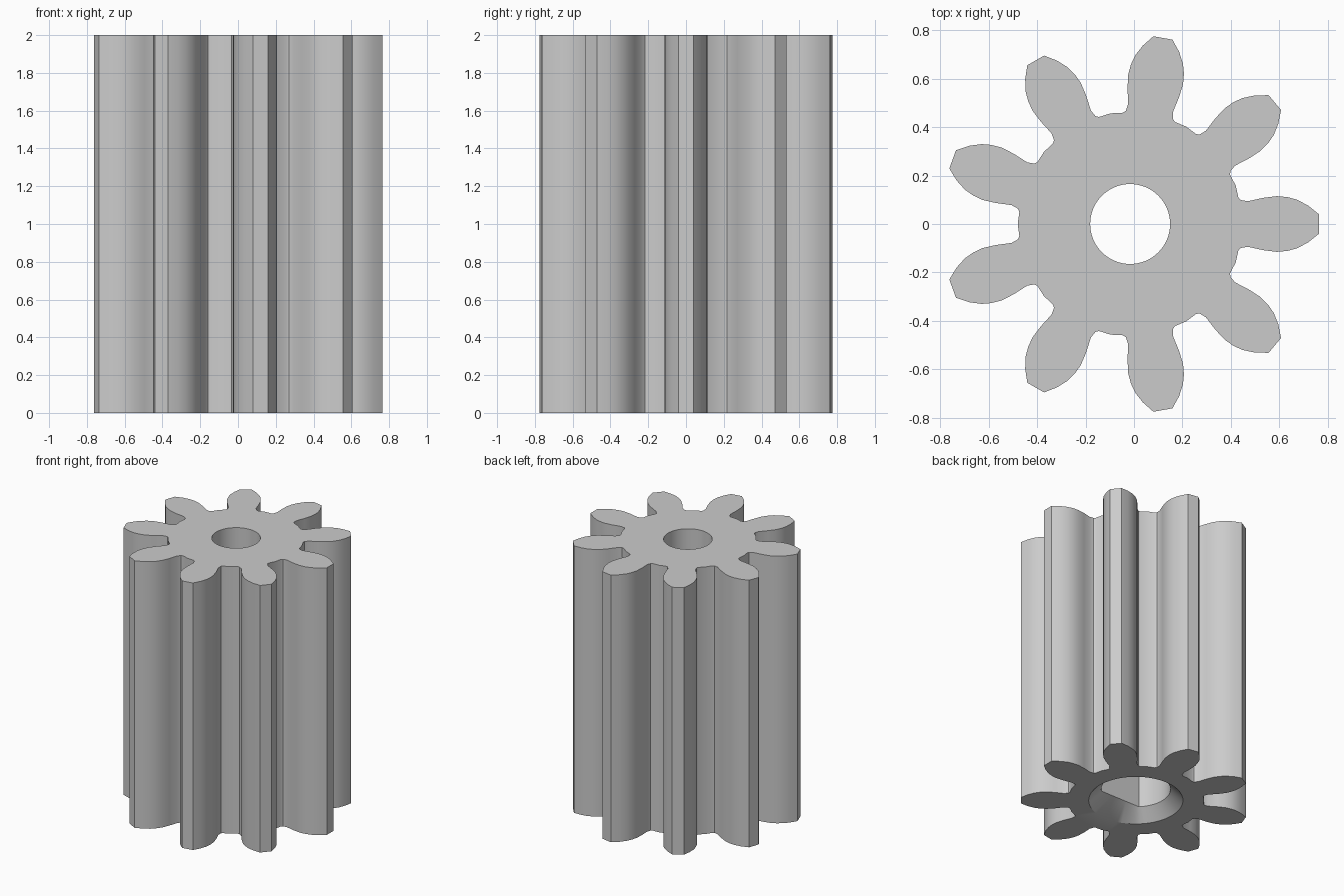
import bpy, bmesh, math
from math import sin, cos, radians

cube = bpy.data.objects.get("Cube")
if cube:
    bpy.data.objects.remove(cube)

TEETH, HEIGHT, CENTRE_X = 9, 2.0, -0.016
SEGMENTS = 64
BORE, SOCKET, FLAT, RIM = 0.165, 0.235, 0.166, 0.32

# Half a tooth, from the tip down to the middle of the root
half_tooth = [(0.78, 0.04), (0.735, 0.076), (0.69, 0.1), (0.65, 0.111),
              (0.606, 0.115), (0.55, 0.108), (0.487, 0.094), (0.457, 0.099),
              (0.447, 0.11)]
root = [(0.464 * cos(radians(20)), 0.464 * sin(radians(20)))]
tooth = [(x, -y) for x, y in reversed(half_tooth)] + half_tooth + root


def gear_outline():
    points = []
    for i in range(TEETH):
        a = math.tau * i / TEETH
        points += [(x * cos(a) - y * sin(a), x * sin(a) + y * cos(a))
                   for x, y in tooth]
    return points


def circle(radius, flat=None):
    """Circle, optionally cut straight along its front side."""
    points = []
    for i in range(SEGMENTS):
        a = math.tau * i / SEGMENTS
        r = radius
        if flat and sin(a) < 0:
            r = min(r, flat / -sin(a))
        points.append((r * cos(a), r * sin(a)))
    return points


bm = bmesh.new()


def add_ring(points, z):
    return [bm.verts.new((x + CENTRE_X, y, z)) for x, y in points]


def loft(rings):
    for a, b in zip(rings, rings[1:]):
        for i in range(len(a)):
            j = (i + 1) % len(a)
            bm.faces.new((a[i], a[j], b[j], b[i]))


def cap(*rings):
    edges = [bm.edges.get((r[i - 1], r[i])) for r in rings for i in range(len(r))]
    bmesh.ops.triangle_fill(bm, use_beauty=True, edges=edges)


# Toothed outside wall
outline = gear_outline()
outside = [add_ring(outline, 0), add_ring(outline, HEIGHT)]
loft(outside)

# Bore: chamfered mouth, flat-sided shaft socket, round hole to the top
bore = [add_ring(circle(RIM), 0),
        add_ring(circle(SOCKET, FLAT), RIM - SOCKET),
        add_ring(circle(SOCKET, FLAT), HEIGHT / 2),
        add_ring(circle(BORE), HEIGHT / 2),
        add_ring(circle(BORE), HEIGHT)]
loft(bore)

# End faces
cap(outside[0], bore[0])
cap(outside[1], bore[-1])
bmesh.ops.recalc_face_normals(bm, faces=bm.faces[:])

mesh = bpy.data.meshes.new("pinion_gear")
bm.to_mesh(mesh)
bm.free()
gear = bpy.data.objects.new("pinion_gear", mesh)
bpy.context.collection.objects.link(gear)

# Plain grey
grey = bpy.data.materials.new("light_grey")
grey.use_nodes = True
colour = (0.6, 0.6, 0.6, 1)
grey.diffuse_color = colour
grey.node_tree.nodes["Principled BSDF"].inputs["Base Color"].default_value = colour
mesh.materials.append(grey)

bpy.ops.object.select_all(action='DESELECT')
gear.select_set(True)
bpy.context.view_layer.objects.active = gear
bpy.ops.object.shade_smooth_by_angle(angle=radians(30))
